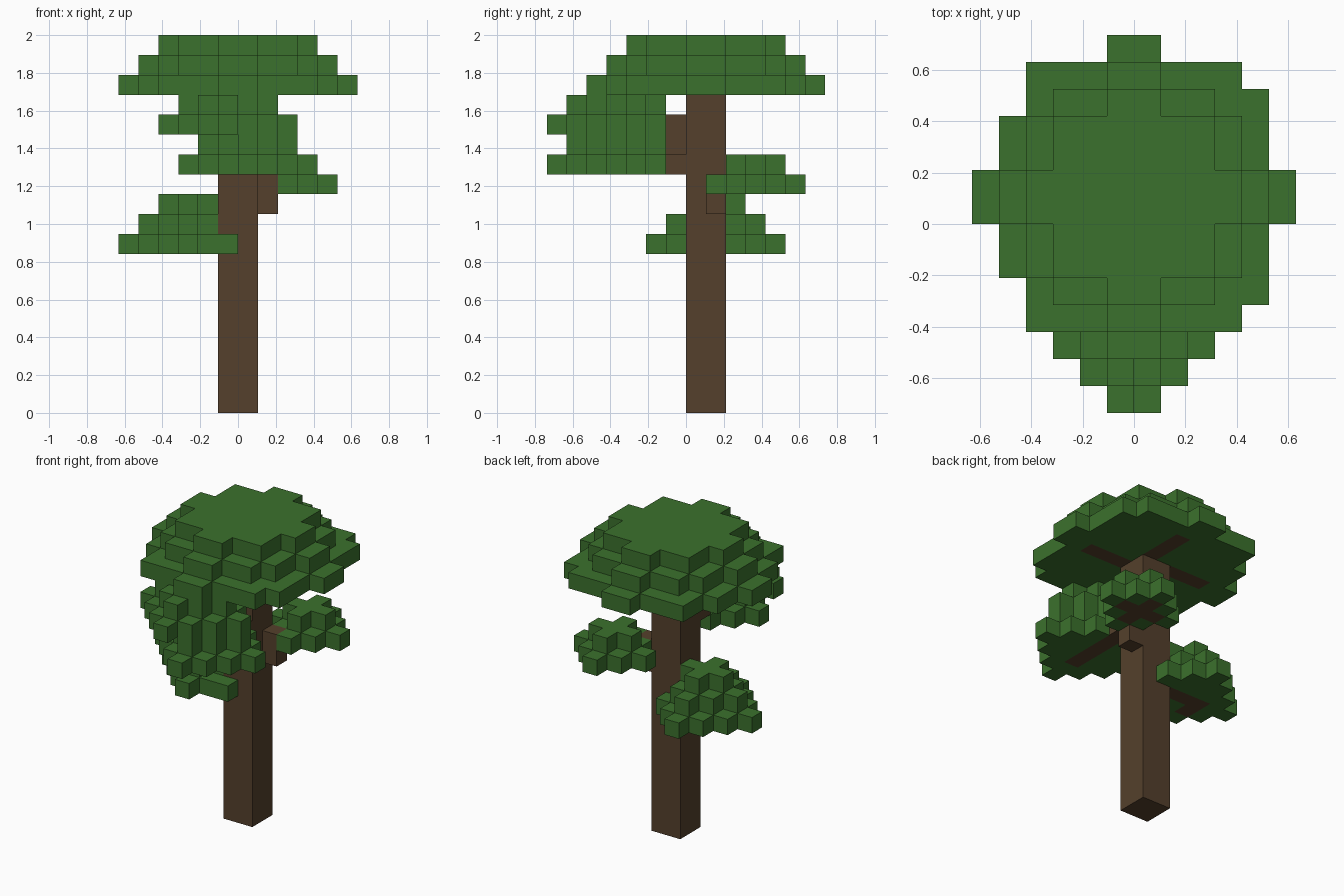
import bpy
import bmesh
from math import radians
from mathutils import Vector

UNIT = 2 / 19          # edge length of one block
cells = {}             # block position -> name of the part that owns it


def material(name, color):
    mat = bpy.data.materials.new(name)
    mat.use_nodes = True
    mat.diffuse_color = color
    mat.node_tree.nodes["Principled BSDF"].inputs["Base Color"].default_value = color
    return mat


def box(part, x, y, z):
    """Fill a range of blocks; blocks already taken keep their owner."""
    for i in range(*x):
        for j in range(*y):
            for k in range(*z):
                cells.setdefault((i, j, k), part)


def diamond(part, cx, cy, z, radius):
    """One stepped diamond layer of leaves around a centre block."""
    for dy in range(-radius, radius + 1):
        w = radius - abs(dy)
        box(part, (cx - w, cx + w + 1), (cy + dy, cy + dy + 1), (z, z + 1))


def leaf_pyramid(part, cx, cy, z, radii):
    for step, radius in enumerate(radii):
        diamond(part, cx, cy, z + step, radius)


def build(part, mat):
    """Make the exposed faces of a part, merged into clean flat areas."""
    bm = bmesh.new()
    for cell in [c for c, owner in cells.items() if owner == part]:
        centre = Vector(cell) + Vector((0.5, 0.5, 0.5))
        for axis in range(3):
            for sign in (-1, 1):
                normal = Vector((0, 0, 0))
                normal[axis] = sign
                neighbour = tuple(int(c + n) for c, n in zip(cell, normal))
                if neighbour in cells:
                    continue
                u = Vector((0, 0, 0))
                u[(axis + 1) % 3] = 0.5
                v = normal.cross(u)
                mid = centre + normal / 2
                corners = (mid - u - v, mid + u - v, mid + u + v, mid - u + v)
                bm.faces.new([bm.verts.new(p * UNIT) for p in corners])
    bmesh.ops.remove_doubles(bm, verts=bm.verts, dist=0.001)
    bmesh.ops.dissolve_limit(bm, angle_limit=radians(1), verts=bm.verts, edges=bm.edges)
    mesh = bpy.data.meshes.new(part)
    bm.to_mesh(mesh)
    bm.free()
    mesh.materials.append(mat)
    bpy.context.collection.objects.link(bpy.data.objects.new(part, mesh))


if "Cube" in bpy.data.objects:
    bpy.data.objects.remove(bpy.data.objects["Cube"])

bark = material("brown bark", (0.089, 0.051, 0.025, 1))
leaves = material("green leaves", (0.044, 0.165, 0.026, 1))

# Trunk
box("trunk", (-1, 1), (0, 2), (0, 16))

# Pinwheel of branches under the canopy
box("canopy_branches", (1, 4), (0, 1), (16, 17))
box("canopy_branches", (-4, -1), (1, 2), (16, 17))
box("canopy_branches", (0, 1), (2, 5), (16, 17))
box("canopy_branches", (-1, 0), (-3, 0), (16, 17))

# Side branches
box("front_lower_branch", (0, 1), (-5, 0), (12, 13))
box("front_upper_branch", (-1, 0), (-1, 0), (13, 15))
box("left_branch", (1, 2), (1, 2), (10, 12))
diamond("left_branch", 2, 3, 11, 1)
box("right_branch", (-4, -1), (1, 2), (8, 9))
box("right_branch", (-4, -3), (0, 1), (8, 9))

# Canopy layers, from the widest up: half widths and half depths of boxes
canopy_layers = (
    ((6, 1), (5, 3), (4, 5), (1, 6)),
    ((5, 1), (4, 3), (3, 4), (1, 5)),
    ((4, 1), (3, 3), (1, 4)),
)
for step, layer in enumerate(canopy_layers):
    for hx, hy in layer:
        box("canopy", (-hx, hx), (1 - hy, 1 + hy), (16 + step, 17 + step))
box("canopy", (4, 5), (-3, 5), (16, 17))

# Leaf clusters on the side branches
leaf_pyramid("front_lower_leaves", 0, -4, 12, (3, 2))
leaf_pyramid("front_upper_leaves", -1, -4, 14, (3, 2))
leaf_pyramid("left_leaves", 2, 3, 11, (2, 1))
leaf_pyramid("right_leaves", -3, 1, 8, (3, 2, 1))
box("right_leaves", (-1, 0), (-1, 0), (8, 9))

for part in dict.fromkeys(cells.values()):
    woody = part == "trunk" or "branch" in part
    build(part, bark if woody else leaves)
